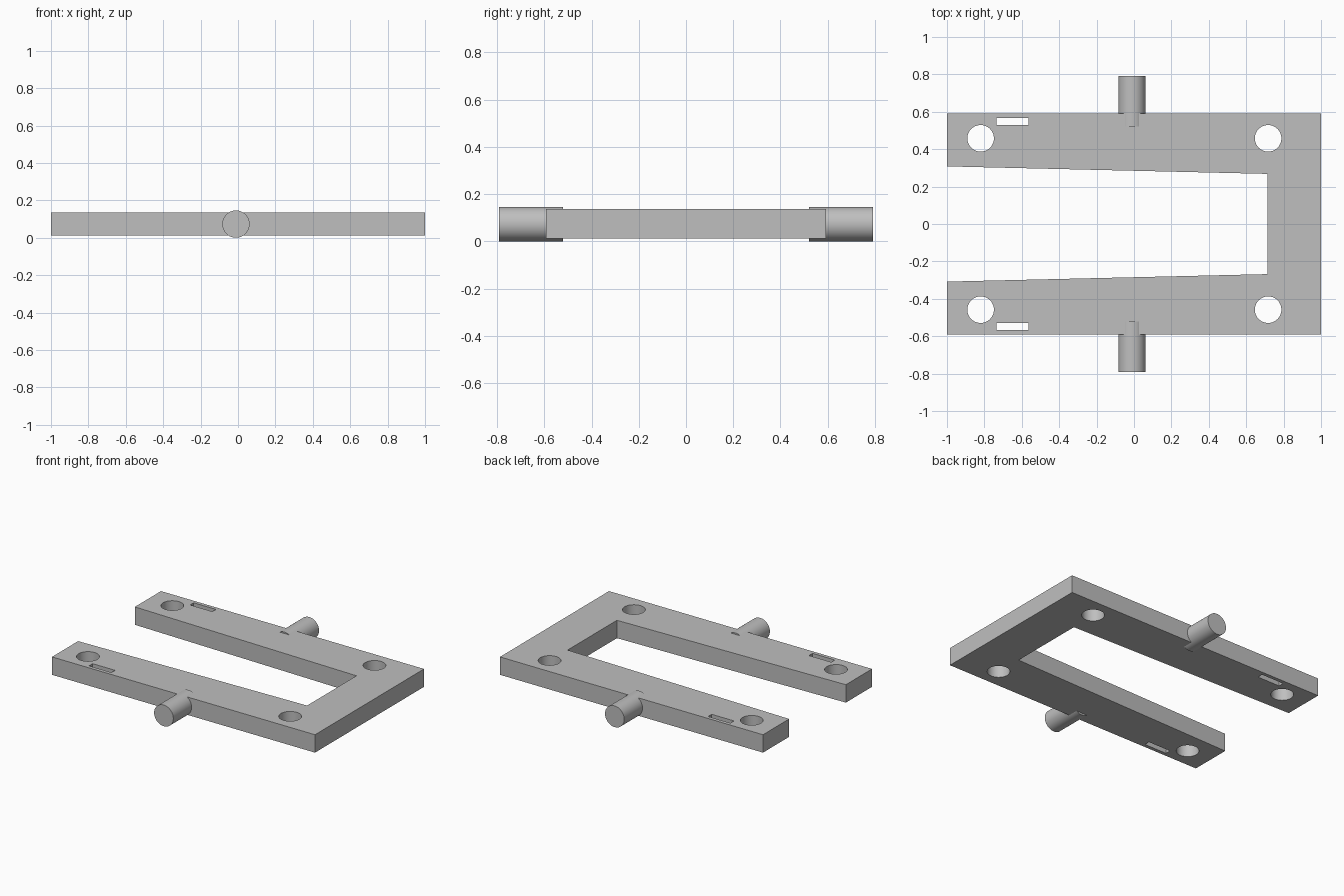
import bpy, bmesh, math
from mathutils import Matrix, Vector

cube = bpy.data.objects.get("Cube")
if cube:
    bpy.data.objects.remove(cube, do_unlink=True)

BOTTOM, TOP = 0.013, 0.136
MID = (BOTTOM + TOP) / 2

grey = bpy.data.materials.new("plain_grey")
grey.use_nodes = True
colour = (0.52, 0.52, 0.52, 1)
grey.diffuse_color = colour
grey.node_tree.nodes["Principled BSDF"].inputs["Base Color"].default_value = colour


def make_object(name, bm):
    bmesh.ops.recalc_face_normals(bm, faces=bm.faces)
    mesh = bpy.data.meshes.new(name)
    bm.to_mesh(mesh)
    bm.free()
    mesh.materials.append(grey)
    obj = bpy.data.objects.new(name, mesh)
    bpy.context.collection.objects.link(obj)
    return obj


def add_cylinder(bm, radius, depth, matrix):
    bmesh.ops.create_cone(bm, cap_ends=True, segments=64, radius1=radius,
                          radius2=radius, depth=depth, matrix=matrix)


def smooth(obj):
    bpy.ops.object.select_all(action='DESELECT')
    obj.select_set(True)
    bpy.context.view_layer.objects.active = obj
    bpy.ops.object.shade_smooth_by_angle(angle=math.radians(30))


# Forked plate: U-shaped outline with slightly tapering arms
half = [(1, 0.592), (-1, 0.592), (-1, 0.308), (0.713, 0.268)]
outline = half + [(x, -y) for x, y in reversed(half)]
bm = bmesh.new()
face = bm.faces.new([bm.verts.new((x, y, BOTTOM)) for x, y in outline])
walls = bmesh.ops.extrude_face_region(bm, geom=[face])
raised = [v for v in walls["geom"] if isinstance(v, bmesh.types.BMVert)]
bmesh.ops.translate(bm, verts=raised, vec=(0, 0, TOP - BOTTOM))
plate = make_object("forked_plate", bm)

# Cutter for the four round holes and the two narrow slots
bm = bmesh.new()
for side in (-1, 1):
    for x in (-0.82, 0.717):
        add_cylinder(bm, 0.071, 0.4, Matrix.Translation((x, side * 0.458, MID)))
    slot = Matrix.Translation((-0.65, side * 0.548, MID))
    bmesh.ops.create_cube(bm, size=1, matrix=slot @ Matrix.Diagonal((0.17, 0.039, 0.4, 1)))
cutter = make_object("hole_cutter", bm)
cutter.hide_render = True

cut = plate.modifiers.new("holes", 'BOOLEAN')
cut.operation = 'DIFFERENCE'
cut.solver = 'EXACT'
cut.object = cutter
bpy.context.view_layer.objects.active = plate
bpy.ops.object.modifier_apply(modifier=cut.name)
bpy.data.objects.remove(cutter, do_unlink=True)
smooth(plate)

# Pivot pins, partly sunk into the outer edge of each arm
for side, name in ((-1, "front_pin"), (1, "back_pin")):
    bm = bmesh.new()
    place = Matrix.Translation(Vector((-0.011, side * 0.656, 0.073)))
    add_cylinder(bm, 0.073, 0.27, place @ Matrix.Rotation(math.pi / 2, 4, 'X'))
    smooth(make_object(name, bm))
